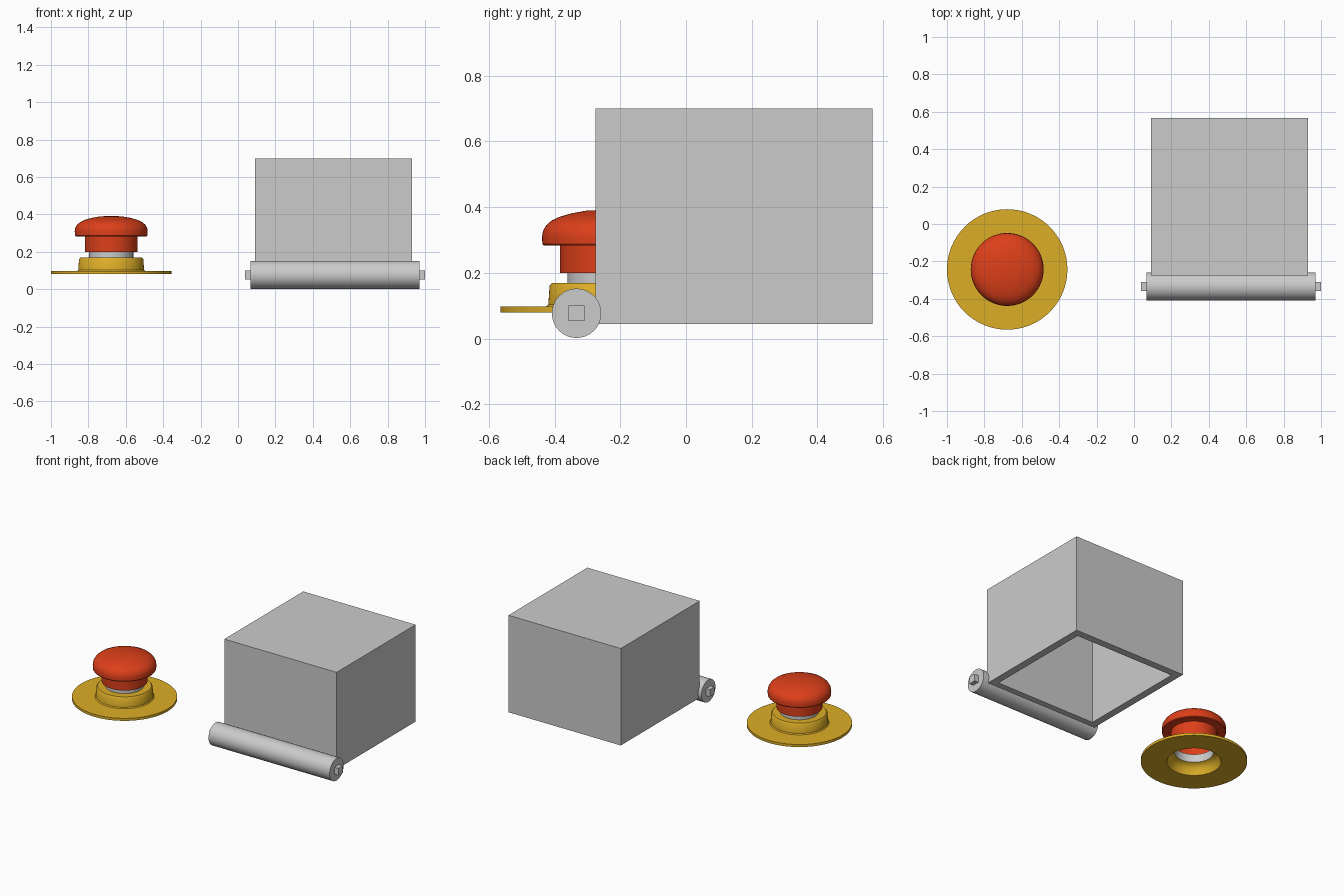
import bpy, bmesh, math
from mathutils import Vector, Matrix

if "Cube" in bpy.data.objects:
    bpy.data.objects.remove(bpy.data.objects["Cube"])


def add_object(name, bm, color=None):
    mesh = bpy.data.meshes.new(name)
    bm.to_mesh(mesh)
    bm.free()
    ob = bpy.data.objects.new(name, mesh)
    bpy.context.collection.objects.link(ob)
    if color:
        mat = bpy.data.materials.new(name + "_paint")
        mat.diffuse_color = (*color, 1)
        mat.use_nodes = True
        mat.node_tree.nodes["Principled BSDF"].inputs["Base Color"].default_value = mat.diffuse_color
        mesh.materials.append(mat)
    return ob


def smooth(ob):
    bpy.ops.object.select_all(action='DESELECT')
    ob.select_set(True)
    bpy.context.view_layer.objects.active = ob
    bpy.ops.object.shade_smooth_by_angle(angle=math.radians(35))


def lathe(name, profile, center, color=None, n=64):
    """Revolve (radius, z) points around a vertical axis."""
    bm = bmesh.new()
    rings = []
    for r, z in profile:
        if r == 0:
            rings.append([bm.verts.new((*center, z))] * n)
        else:
            rings.append([bm.verts.new((center[0] + r * math.cos(math.tau * i / n),
                                        center[1] + r * math.sin(math.tau * i / n), z))
                          for i in range(n)])
    for a, b in zip(rings, rings[1:]):
        for i in range(n):
            k = (i + 1) % n
            quad = [a[i], a[k], b[k], b[i]]
            bm.faces.new(list(dict.fromkeys(quad)))
    ob = add_object(name, bm, color)
    smooth(ob)
    return ob


def box_mesh(lo, hi):
    lo, hi = Vector(lo), Vector(hi)
    bm = bmesh.new()
    bmesh.ops.create_cube(bm, size=1)
    bmesh.ops.scale(bm, vec=hi - lo, verts=bm.verts)
    bmesh.ops.translate(bm, vec=(lo + hi) / 2, verts=bm.verts)
    return bm


# Push button: flange with funnel underside, tube stem and mushroom cap
hub = (-0.678, -0.243)
lathe("button_flange", [(0.118, 0.145), (0.135, 0.138), (0.150, 0.122), (0.158, 0.10),
                        (0.165, 0.08), (0.322, 0.08), (0.322, 0.097), (0.182, 0.097),
                        (0.176, 0.103), (0.172, 0.160), (0.165, 0.169), (0.118, 0.169)],
      hub, (0.72, 0.42, 0.02))
lathe("button_stem", [(0.118, 0.145), (0.118, 0.20)], hub)
lathe("button_cap", [(0.118, 0.20), (0.140, 0.20), (0.141, 0.283), (0.190, 0.283),
                     (0.194, 0.288), (0.195, 0.31), (0.192, 0.328), (0.182, 0.345),
                     (0.166, 0.359), (0.14, 0.371), (0.105, 0.381), (0.06, 0.389), (0, 0.392)],
      hub, (0.72, 0.05, 0.01))

# Housing: box with an open underside
bm = box_mesh((0.09, -0.275, 0.045), (0.93, 0.568, 0.70))
bm.normal_update()
bottom = min(bm.faces, key=lambda f: f.calc_center_median().z)
bmesh.ops.inset_region(bm, faces=[bottom], thickness=0.07)
hole = bmesh.ops.extrude_discrete_faces(bm, faces=[bottom])["faces"][0]
bmesh.ops.translate(bm, vec=(0, 0, 0.585), verts=hole.verts)
add_object("housing", bm)

# Roller along x with a square axle
bm = bmesh.new()
bmesh.ops.create_cone(bm, cap_ends=True, segments=64, radius1=0.075, radius2=0.075, depth=0.905,
                      matrix=Matrix.Translation((0.518, -0.333, 0.077)) @ Matrix.Rotation(math.pi / 2, 4, 'Y'))
smooth(add_object("roller", bm))
add_object("roller_axle", box_mesh((0.038, -0.357, 0.053), (1.0, -0.309, 0.101)))
